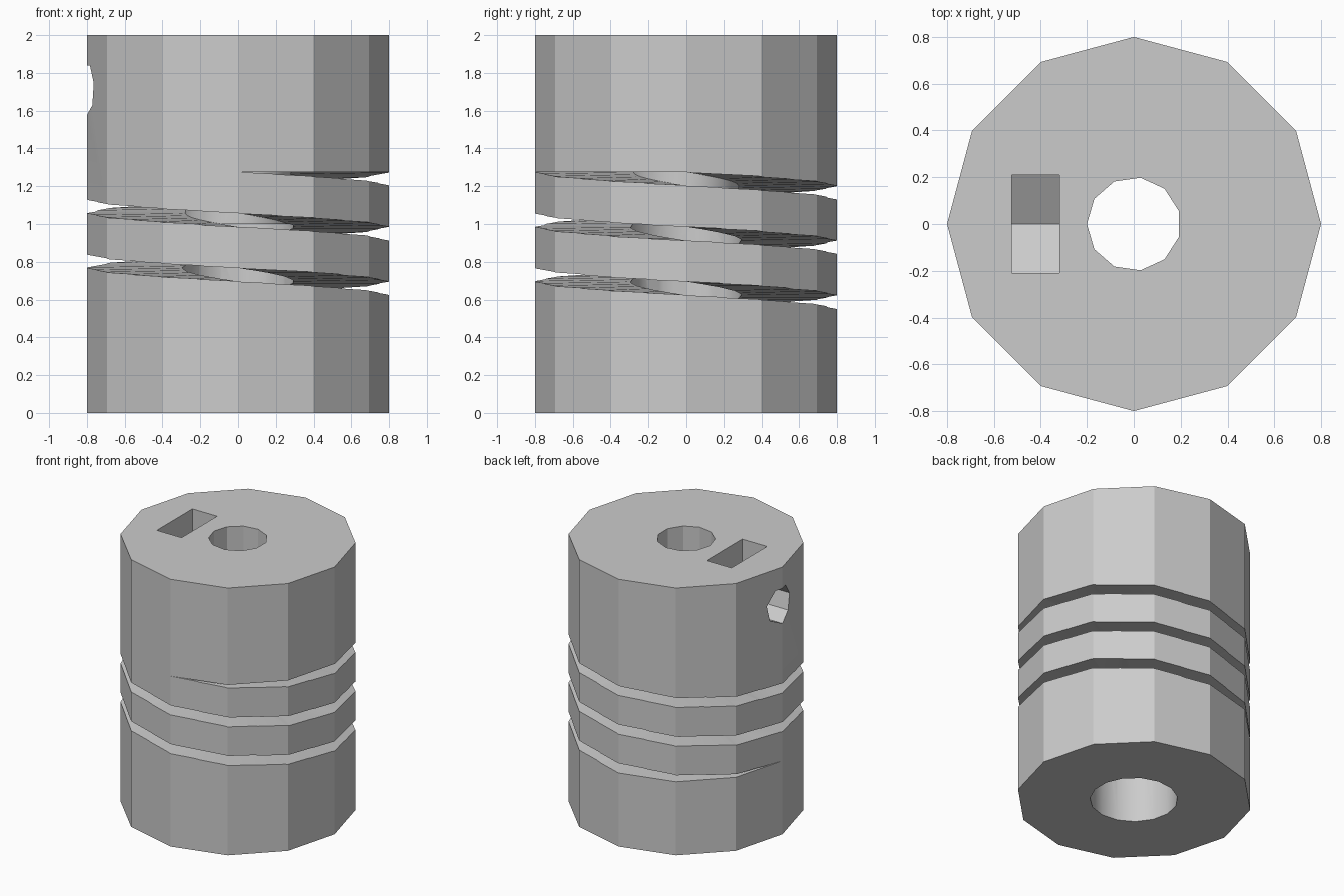
import bpy
import bmesh
from math import cos, sin, pi, radians
from mathutils import Matrix

HEIGHT, RADIUS = 2.0, 0.8
PITCH, SLOT_CORE = 0.29, 0.28
SLOT_LOW, SLOT_HIGH = 0.55, 1.275
SCREW_Z = 1.715

if "Cube" in bpy.data.objects:
    bpy.data.objects.remove(bpy.data.objects["Cube"], do_unlink=True)


def make_object(name, bm):
    bmesh.ops.recalc_face_normals(bm, faces=bm.faces)
    mesh = bpy.data.meshes.new(name)
    bm.to_mesh(mesh)
    bm.free()
    obj = bpy.data.objects.new(name, mesh)
    bpy.context.collection.objects.link(obj)
    return obj


def ngon(sides, radius, start=pi):
    return [(radius * cos(start + 2 * pi * i / sides),
             radius * sin(start + 2 * pi * i / sides)) for i in range(sides)]


def prism(name, profile, low, high, matrix=None):
    """Extrude a 2D profile from low to high, then place it."""
    bm = bmesh.new()
    base = bm.faces.new([bm.verts.new((u, v, low)) for u, v in profile])
    top = bmesh.ops.extrude_face_region(bm, geom=[base], use_keep_orig=True)
    moved = [g for g in top["geom"] if isinstance(g, bmesh.types.BMVert)]
    bmesh.ops.translate(bm, vec=(0, 0, high - low), verts=moved)
    if matrix:
        bm.transform(matrix)
    return make_object(name, bm)


def helical_slot(name, turns=2.75, steps_per_turn=24):
    """Rectangular section swept on a helix, clipped flat at both ends."""
    bm = bmesh.new()
    rings = []
    steps = int(turns * steps_per_turn)
    for i in range(steps + 1):
        t = i / steps_per_turn
        a = pi - 2 * pi * t
        top = SLOT_LOW + PITCH * t
        low = max(top - PITCH / 4, SLOT_LOW)
        top = min(top, SLOT_HIGH)
        section = [(SLOT_CORE, low), (1, low), (1, top), (SLOT_CORE, top)]
        if top - low < 0.0005:
            section = section[:2]
        rings.append([bm.verts.new((r * cos(a), r * sin(a), z)) for r, z in section])
    for a, b in zip(rings, rings[1:]):
        for k in range(4):
            j = (k + 1) % 4
            # Wedge ends share the lower pair of points
            pick = lambda ring, n: ring[n] if len(ring) == 4 else ring[(0, 1, 1, 0)[n]]
            loop = [pick(a, k), pick(a, j), pick(b, j), pick(b, k)]
            loop = list(dict.fromkeys(loop))
            if len(loop) > 2:
                bm.faces.new(loop)
    bmesh.ops.triangulate(bm, faces=bm.faces)
    return make_object(name, bm)


def cut(target, cutter):
    mod = target.modifiers.new("cut", "BOOLEAN")
    mod.operation, mod.solver, mod.object = "DIFFERENCE", "EXACT", cutter
    bpy.context.view_layer.objects.active = target
    bpy.ops.object.modifier_apply(modifier=mod.name)
    bpy.data.objects.remove(cutter, do_unlink=True)


# Twelve-sided body
body = prism("coupling_body", ngon(12, RADIUS), 0, HEIGHT)

# Wide bore below, narrow bore above
cut(body, prism("lower_bore", ngon(15, 0.297), -0.1, HEIGHT / 2))
cut(body, prism("upper_bore", ngon(11, 0.2), HEIGHT / 2 - 0.1, HEIGHT + 0.1))

# Clamping screw hole and nut pocket, both running along x
sideways = Matrix.Translation((0, 0, SCREW_Z)) @ Matrix(
    ((0, 0, 1), (1, 0, 0), (0, 1, 0))).to_4x4()
cut(body, prism("screw_hole", ngon(7, 0.138, -pi / 2), -1, 0, sideways))
pocket = [(0, -0.243), (0.21, -0.121), (0.21, 0.4), (-0.21, 0.4), (-0.21, -0.121)]
cut(body, prism("nut_pocket", pocket, -0.525, -0.32, sideways))

# Flexible spiral slot
cut(body, helical_slot("spiral_slot"))

# Plain grey finish
grey = bpy.data.materials.new("plain_grey")
grey.use_nodes = True
colour = (0.6, 0.6, 0.6, 1)
grey.diffuse_color = colour
grey.node_tree.nodes["Principled BSDF"].inputs["Base Color"].default_value = colour
body.data.materials.clear()
body.data.materials.append(grey)

bpy.ops.object.select_all(action="DESELECT")
body.select_set(True)
bpy.context.view_layer.objects.active = body
bpy.ops.object.shade_smooth_by_angle(angle=radians(28))
